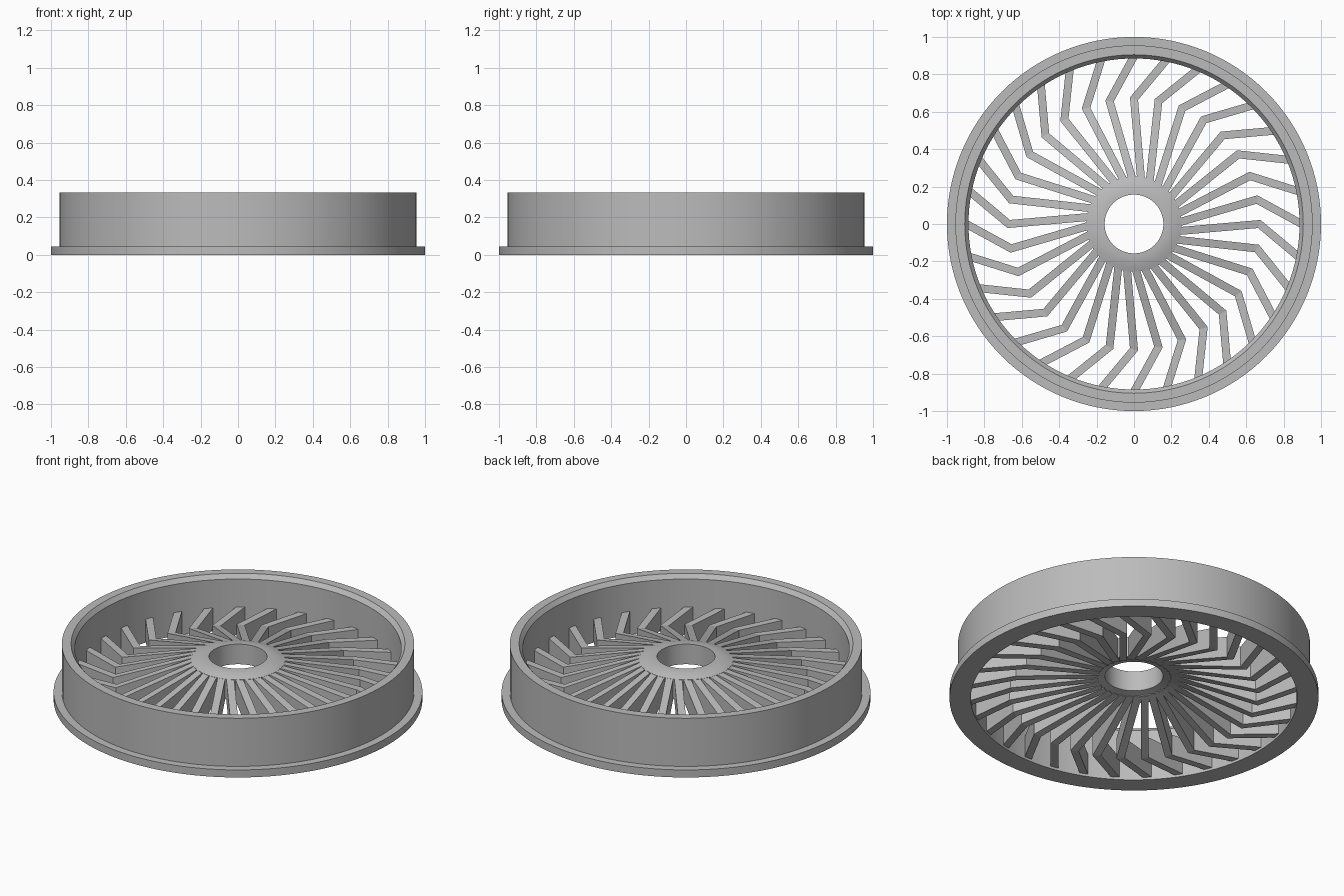
import bpy, bmesh
from math import pi, cos, sin, radians
from mathutils import Vector

if "Cube" in bpy.data.objects:
    bpy.data.objects.remove(bpy.data.objects["Cube"])

grey = bpy.data.materials.new("plain_grey")
grey.use_nodes = True
COLOUR = (0.5, 0.5, 0.5, 1)
grey.diffuse_color = COLOUR
grey.node_tree.nodes["Principled BSDF"].inputs["Base Color"].default_value = COLOUR


def finish(name, bm, smooth_angle=None):
    bmesh.ops.recalc_face_normals(bm, faces=bm.faces)
    mesh = bpy.data.meshes.new(name)
    bm.to_mesh(mesh)
    bm.free()
    mesh.materials.append(grey)
    obj = bpy.data.objects.new(name, mesh)
    bpy.context.collection.objects.link(obj)
    if smooth_angle:
        bpy.ops.object.select_all(action='DESELECT')
        obj.select_set(True)
        bpy.context.view_layer.objects.active = obj
        bpy.ops.object.shade_smooth_by_angle(angle=radians(smooth_angle))
    return obj


def lathe(name, profile, steps=128):
    """Spin a closed (radius, height) profile around the z axis."""
    bm = bmesh.new()
    rings = [[bm.verts.new((r * cos(2 * pi * i / steps), r * sin(2 * pi * i / steps), z))
              for r, z in profile] for i in range(steps)]
    n = len(profile)
    for i in range(steps):
        a, b = rings[i], rings[(i + 1) % steps]
        for j in range(n):
            k = (j + 1) % n
            bm.faces.new((a[j], b[j], b[k], a[k]))
    return finish(name, bm, 25)


def polar(r, degrees):
    return Vector((r * cos(radians(degrees)), r * sin(radians(degrees))))


# Rim with a base flange and a bevelled inner lip
lathe("rim", [(1, 0), (1, 0.045), (0.955, 0.045), (0.955, 0.333),
              (0.905, 0.333), (0.885, 0.308), (0.885, 0)])

# Hub with a gently domed top
lathe("hub", [(0.157, 0.138), (0.157, 0.258), (0.18, 0.257), (0.205, 0.253),
              (0.23, 0.246), (0.255, 0.237), (0.255, 0.117)])

# Bent spokes: inner end, elbow, outer end
SPOKES = 32
WIDTH = 0.042
DEPTH = 0.125
path = [polar(0.2, -12), polar(0.67, 0), polar(0.895, -11.2)]
tops = [0.25, 0.135, 0.14]
d_in = (path[1] - path[0]).normalized()
d_out = (path[2] - path[1]).normalized()
n_in, n_out = Vector((-d_in.y, d_in.x)), Vector((-d_out.y, d_out.x))
mitre = (n_in + n_out).normalized()
offsets = [n_in, mitre / mitre.dot(n_in), n_out]

bm = bmesh.new()
for s in range(SPOKES):
    turn = 2 * pi * s / SPOKES
    sections = []
    for p, off, top in zip(path, offsets, tops):
        corners = []
        for side, z in ((1, top), (-1, top), (-1, top - DEPTH), (1, top - DEPTH)):
            q = p + off * side * WIDTH / 2
            corners.append(bm.verts.new((q.x * cos(turn) - q.y * sin(turn),
                                         q.x * sin(turn) + q.y * cos(turn), z)))
        sections.append(corners)
    for a, b in zip(sections, sections[1:]):
        for j in range(4):
            k = (j + 1) % 4
            bm.faces.new((a[j], a[k], b[k], b[j]))
    bm.faces.new(sections[0])
    bm.faces.new(sections[-1])
finish("spokes", bm)
